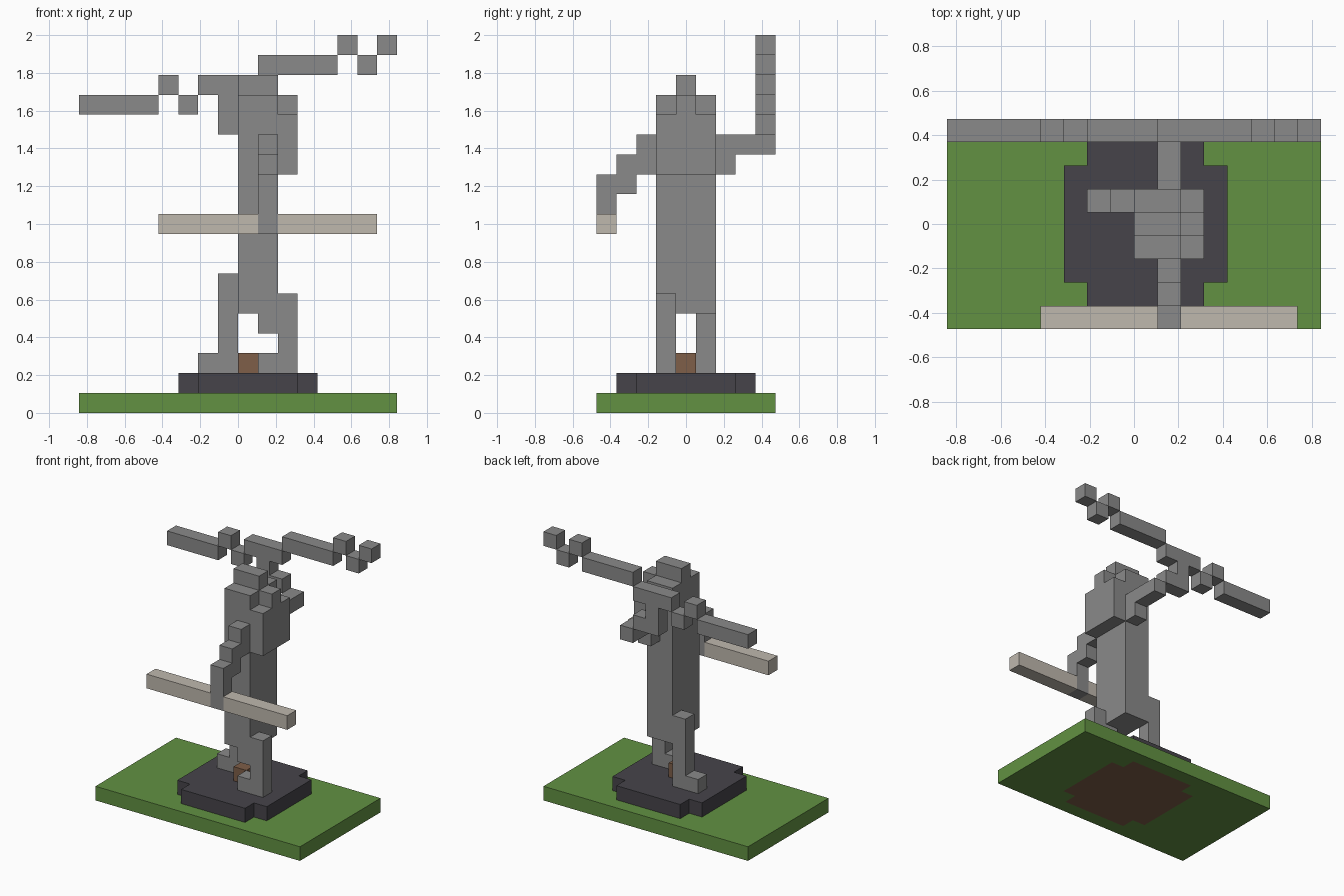
import bpy
import bmesh
from mathutils import Vector

if "Cube" in bpy.data.objects:
    bpy.data.objects.remove(bpy.data.objects["Cube"], do_unlink=True)

U = 2 / 19                      # edge of one block
ORIGIN = Vector((8, 4.5, 0))    # grid point at the centre of the base


def material(name, rgb):
    """Flat material from 0-255 display colour."""
    linear = [((c / 255 + 0.055) / 1.055) ** 2.4 for c in rgb] + [1]
    mat = bpy.data.materials.new(name)
    mat.use_nodes = True
    mat.diffuse_color = linear
    bsdf = next(n for n in mat.node_tree.nodes if n.type == "BSDF_PRINCIPLED")
    bsdf.inputs["Base Color"].default_value = linear
    return mat


def box(x, y, z):
    """Block cells inside half-open ranges; a single number means one cell."""
    rx, ry, rz = [range(*r) if isinstance(r, tuple) else (r,) for r in (x, y, z)]
    return {(i, j, k) for i in rx for j in ry for k in rz}


def part(name, mat, *boxes, merge=True):
    """Outer shell of a union of blocks."""
    cells = set().union(*boxes)
    bm = bmesh.new()
    for cell in cells:
        centre = Vector(cell) + Vector((0.5, 0.5, 0.5)) - ORIGIN
        for axis in range(3):
            for sign in (-1, 1):
                normal = Vector((0, 0, 0))
                normal[axis] = sign
                if tuple(int(c + n) for c, n in zip(cell, normal)) in cells:
                    continue
                a = Vector((0, 0, 0))
                a[(axis + 1) % 3] = 1
                b = normal.cross(a)
                corners = (-a - b, a - b, a + b, b - a)
                bm.faces.new([bm.verts.new((centre + (normal + c) / 2) * U)
                              for c in corners])
    bmesh.ops.remove_doubles(bm, verts=bm.verts, dist=U / 100)
    if merge:
        bmesh.ops.dissolve_limit(bm, angle_limit=0.01, verts=bm.verts, edges=bm.edges)
    mesh = bpy.data.meshes.new(name)
    bm.to_mesh(mesh)
    bm.free()
    mesh.materials.append(mat)
    obj = bpy.data.objects.new(name, mesh)
    bpy.context.scene.collection.objects.link(obj)
    return obj


grass = material("grass green", (98, 145, 66))
rock = material("dark rock", (70, 68, 74))
earth = material("earth brown", (126, 94, 72))
stone = material("statue grey", (138, 138, 138))
wood = material("pale wood", (191, 184, 174))

# Base: grass slab around an earth core, with a rock plinth on top
core = box((5, 12), (2, 7), 0) | box((6, 11), (1, 8), 0)
part("grass_slab", grass, box((0, 16), (0, 9), 0) - core, merge=False)
part("earth_core", earth, core)
part("rock_plinth", rock, {(i, j, 1) for i, j, k in core})
part("earth_block", earth, box(8, 4, 2))

# Legs and feet
part("front_leg", stone, box(10, 3, (2, 6)), box(9, 3, 2), box(9, 3, 4))
part("back_leg", stone, box(7, 5, (2, 7)), box(6, 5, 2))

# Body, shoulder and head
part("torso", stone, box((8, 10), (3, 6), (5, 16)))
part("shoulder", stone, box(10, (3, 6), (12, 15)), box(10, 4, 15))
part("head_crest", stone, box((8, 10), 4, 16))

# Front arm stepping down to the hand that grips the staff
part("front_arm", stone, box(9, 2, (12, 14)), box(9, 1, (11, 13)), box(9, 0, (9, 12)))
part("staff", wood, box((4, 9), 0, 9), box((10, 15), 0, 9))

# Back arm and the long branching piece it raises
part("back_arm", stone, box(9, 6, (12, 14)), box(9, (7, 9), 13))
part("raised_hub", stone, box((7, 9), 8, 14), box(7, 8, 15), box((6, 9), 8, 16))
part("right_branch", stone, box((0, 4), 8, 15), box(4, 8, 16), box(5, 8, 15))
part("left_branch", stone, box((9, 13), 8, 17), box(13, 8, 18), box(14, 8, 17),
     box(15, 8, 18))
